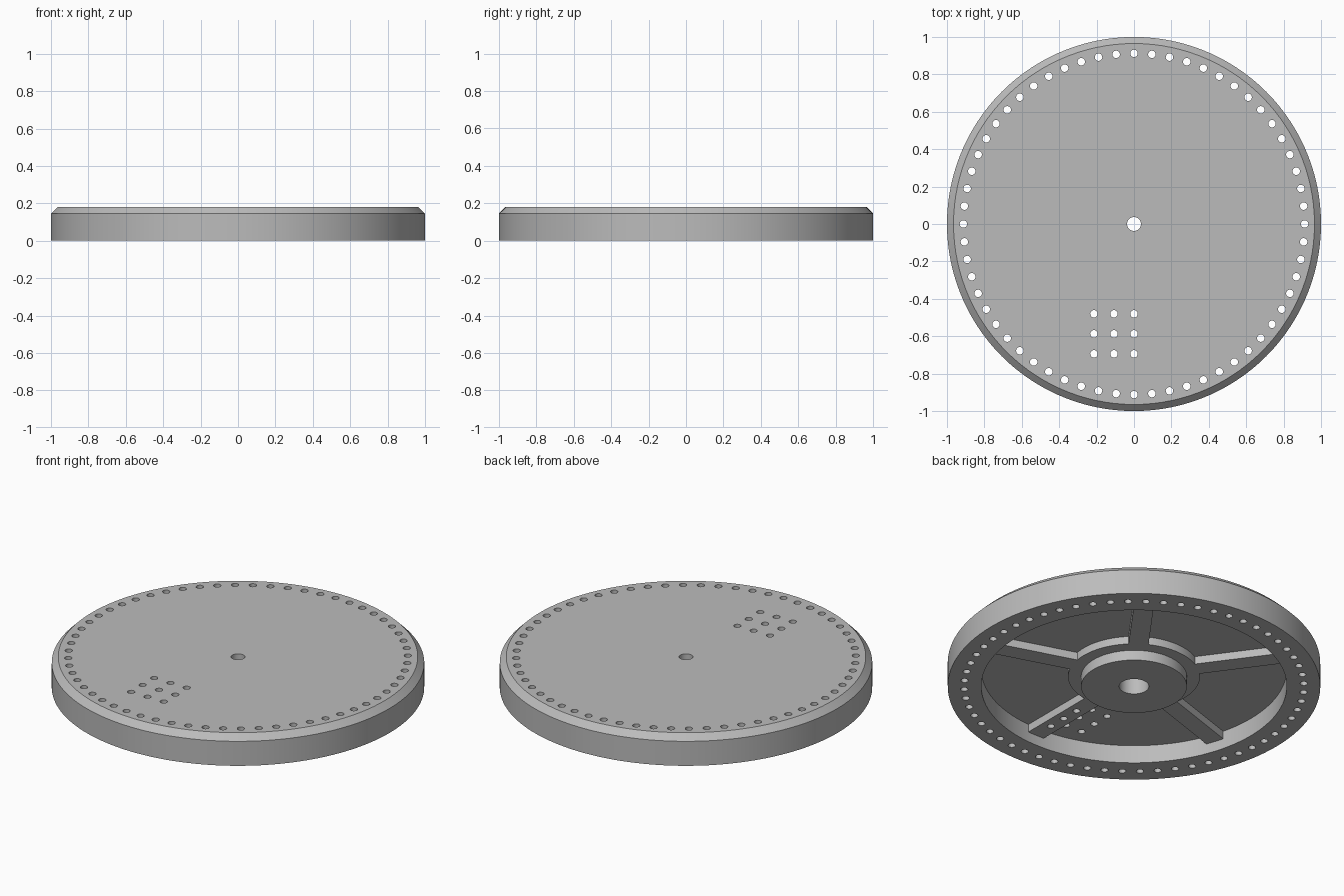
import bpy, bmesh
from math import radians, cos, sin, tau
from mathutils import Matrix, Vector

default = bpy.data.objects.get("Cube")
if default:
    bpy.data.objects.remove(default, do_unlink=True)

grey = bpy.data.materials.new("satin_grey")
grey.use_nodes = True
COLOUR = (0.5, 0.5, 0.5, 1)
grey.diffuse_color = COLOUR
grey.node_tree.nodes["Principled BSDF"].inputs["Base Color"].default_value = COLOUR


def make_object(name, bm):
    bmesh.ops.recalc_face_normals(bm, faces=bm.faces)
    mesh = bpy.data.meshes.new(name)
    bm.to_mesh(mesh)
    bm.free()
    mesh.materials.append(grey)
    obj = bpy.data.objects.new(name, mesh)
    bpy.context.collection.objects.link(obj)
    return obj


def lathe(name, profile, steps):
    """Closed (radius, height) profile turned about the z axis."""
    bm = bmesh.new()
    rings = [[bm.verts.new((r * cos(tau * i / steps), r * sin(tau * i / steps), z))
              for r, z in profile] for i in range(steps)]
    n = len(profile)
    for i in range(steps):
        a, b = rings[i], rings[(i + 1) % steps]
        for j in range(n):
            k = (j + 1) % n
            bm.faces.new((a[j], b[j], b[k], a[k]))
    return make_object(name, bm)


def combine(target, tool, operation):
    """Apply a boolean and discard the tool object."""
    tool.hide_render = True
    mod = target.modifiers.new(operation.lower(), 'BOOLEAN')
    mod.operation, mod.object, mod.solver = operation, tool, 'EXACT'
    bpy.context.view_layer.objects.active = target
    bpy.ops.object.modifier_apply(modifier=mod.name)
    bpy.data.objects.remove(tool, do_unlink=True)


# Turned disc: chamfered top, deep rim, hub with step ring, stepped bore
TOP, FLOOR, STEP = 0.18, 0.106, 0.06
disc = lathe("platter_disc", [
    (0.037, TOP), (0.965, TOP), (1, 0.145), (1, 0), (0.82, 0), (0.82, FLOOR),
    (0.354, FLOOR), (0.354, STEP), (0.284, STEP), (0.284, 0), (0.08, 0),
    (0.08, 0.11), (0.037, 0.11)], 120)

# Five stiffening ribs between the hub ring and the rim
bm = bmesh.new()
for i in range(5):
    turn = Matrix.Rotation(radians(-90 + 72 * i), 4, 'Z')
    place = Matrix.Translation((0.59, 0, (STEP + 0.13) / 2))
    size = Matrix.Diagonal((0.52, 0.107, 0.13 - STEP, 1))
    bmesh.ops.create_cube(bm, size=1, matrix=turn @ place @ size)
combine(disc, make_object("ribs", bm), 'UNION')

# Through holes: a ring of sixty along the rim and a three by three grid
spots = [Vector((0.912 * cos(tau * i / 60), 0.912 * sin(tau * i / 60), 0.1))
         for i in range(60)]
spots += [Vector((-0.107 * i, -0.48 - 0.107 * j, 0.1))
          for i in range(3) for j in range(3)]
bm = bmesh.new()
for spot in spots:
    bmesh.ops.create_cone(bm, cap_ends=True, segments=20, radius1=0.02, radius2=0.02,
                          depth=0.4, matrix=Matrix.Translation(spot))
combine(disc, make_object("hole_cutter", bm), 'DIFFERENCE')

# Smooth turned walls with crisp edges
bpy.ops.object.select_all(action='DESELECT')
disc.select_set(True)
bpy.context.view_layer.objects.active = disc
bpy.ops.object.shade_smooth_by_angle(angle=radians(30))
